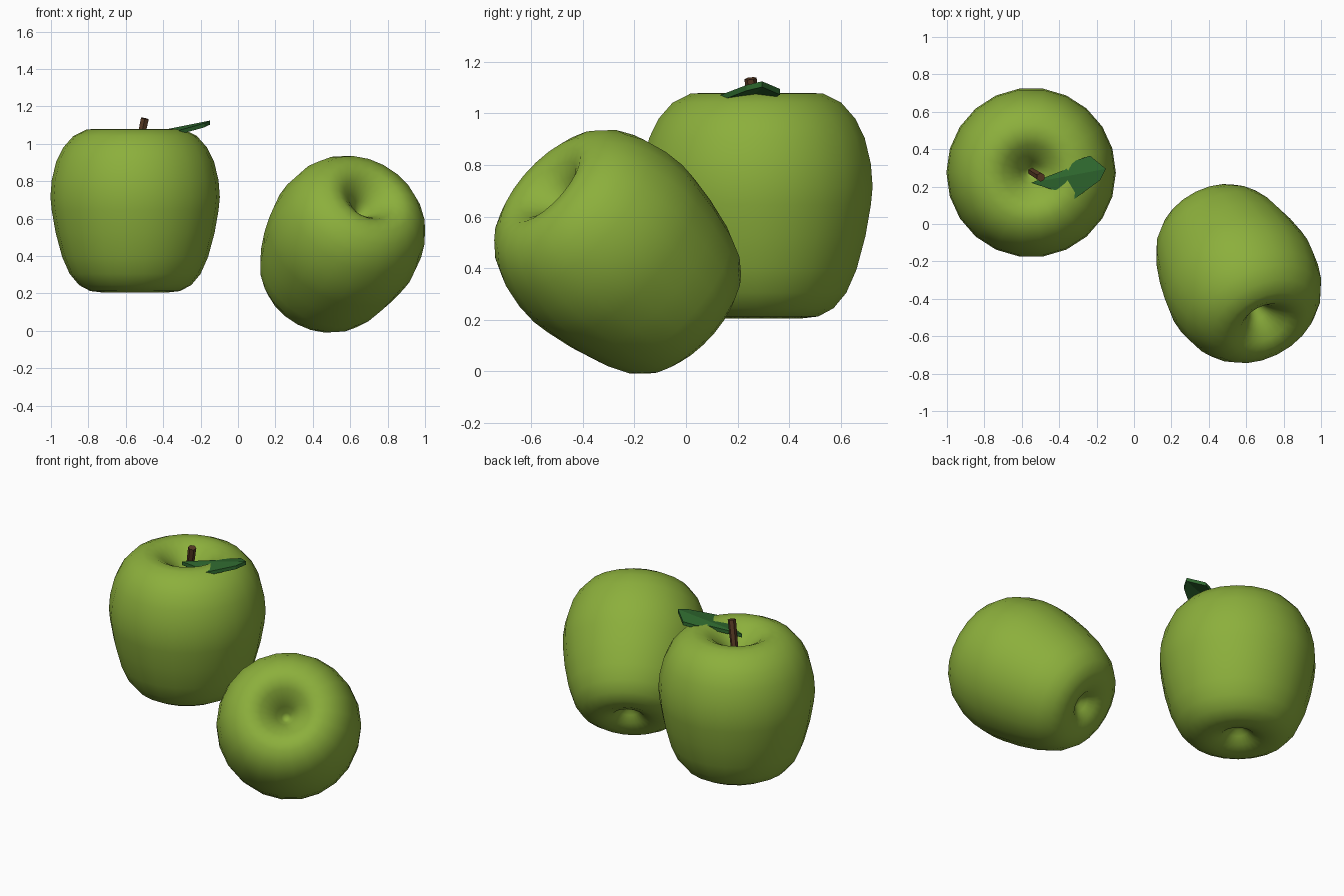
import bpy, bmesh, math
from mathutils import Vector, Matrix

if "Cube" in bpy.data.objects:
    bpy.data.objects.remove(bpy.data.objects["Cube"])


def material(name, rgb):
    m = bpy.data.materials.new(name)
    m.diffuse_color = (*rgb, 1)
    m.use_nodes = True
    m.node_tree.nodes["Principled BSDF"].inputs["Base Color"].default_value = m.diffuse_color
    return m


GREEN = material("apple green", (0.262, 0.43, 0.045))
LEAF = material("leaf green", (0.028, 0.14, 0.028))
BROWN = material("stem brown", (0.10, 0.043, 0.018))


def finish(bm, name, mat, smooth=False):
    bmesh.ops.recalc_face_normals(bm, faces=bm.faces)
    me = bpy.data.meshes.new(name)
    bm.to_mesh(me)
    bm.free()
    me.materials.append(mat)
    for p in me.polygons:
        p.use_smooth = smooth
    ob = bpy.data.objects.new(name, me)
    bpy.context.collection.objects.link(ob)
    return ob


# apple half-section (radius, height about the middle), bottom dimple to top dimple
PROFILE = [(0, -0.355), (0.03, -0.36), (0.06, -0.385), (0.10, -0.42), (0.17, -0.44),
           (0.24, -0.432), (0.30, -0.40), (0.35, -0.34), (0.39, -0.25), (0.425, -0.12),
           (0.446, 0.0), (0.453, 0.07), (0.446, 0.16), (0.422, 0.26), (0.385, 0.335),
           (0.33, 0.397), (0.26, 0.432), (0.20, 0.435), (0.15, 0.41), (0.10, 0.367),
           (0.06, 0.32), (0.03, 0.27), (0, 0.25)]


def apple(name, axis, centre, wide=1.0, tall=1.0, sides=22):
    bm = bmesh.new()
    rings = []
    for r, z in PROFILE:
        r, z = r * wide, z * tall
        if r == 0:
            rings.append([bm.verts.new((0, 0, z))] * sides)
        else:
            rings.append([bm.verts.new((r * math.cos(a), r * math.sin(a), z))
                          for a in (2 * math.pi * i / sides for i in range(sides))])
    for lo, hi in zip(rings, rings[1:]):
        for i in range(sides):
            j = (i + 1) % sides
            bm.faces.new(list(dict.fromkeys((lo[i], lo[j], hi[j], hi[i]))))
    # tip the apple over, then centre its bounds
    q = Vector((0, 0, 1)).rotation_difference(Vector(axis).normalized())
    bmesh.ops.transform(bm, matrix=q.to_matrix().to_4x4(), verts=bm.verts)
    mid = Vector([(min(v.co[k] for v in bm.verts) + max(v.co[k] for v in bm.verts)) / 2
                  for k in range(3)])
    bmesh.ops.translate(bm, vec=Vector(centre) - mid, verts=bm.verts)
    return finish(bm, name, GREEN, True)


apple("upright_apple", (0, 0, 1), (-0.55, 0.275, 0.642))
apple("tipped_apple", (0.38, -0.68, 0.63), (0.56, -0.265, 0.463), 0.925, 0.98)

# stem: leaning hexagonal rod
a, b = Vector((-0.555, 0.285, 0.86)), Vector((-0.498, 0.25, 1.135))
bm = bmesh.new()
rot = (b - a).to_track_quat('Z', 'Y').to_matrix().to_4x4()
bmesh.ops.create_cone(bm, cap_ends=True, segments=6, radius1=0.02, radius2=0.024,
                      depth=(b - a).length, matrix=Matrix.Translation((a + b) / 2) @ rot)
finish(bm, "stem", BROWN)

# leaf: thin plate folded along its midrib, resting across the rim
BASE, TIP = (-0.55, 0.22), (-0.15, 0.295)
NEAR = [(-0.44, 0.185), (-0.37, 0.17), (-0.33, 0.125), (-0.18, 0.235)]
FAR = [(-0.235, 0.365), (-0.31, 0.34), (-0.37, 0.29), (-0.50, 0.24)]


def leaf_point(x, y):
    fold = abs(y - (0.22 + 0.1875 * (x + 0.55)))
    return Vector((x, y, 1.082 + 0.2 * (x + 0.36) - 0.15 * fold))


bm = bmesh.new()
loop = [BASE] + NEAR + [TIP] + FAR
top = [bm.verts.new(leaf_point(x, y)) for x, y in loop]
low = [bm.verts.new(v.co - Vector((0, 0, 0.022))) for v in top]
for layer in (top, low):
    bm.faces.new(layer[:6])
    bm.faces.new(layer[5:] + layer[:1])
for i in range(len(top)):
    j = (i + 1) % len(top)
    bm.faces.new((top[i], low[i], low[j], top[j]))
finish(bm, "leaf", LEAF)
